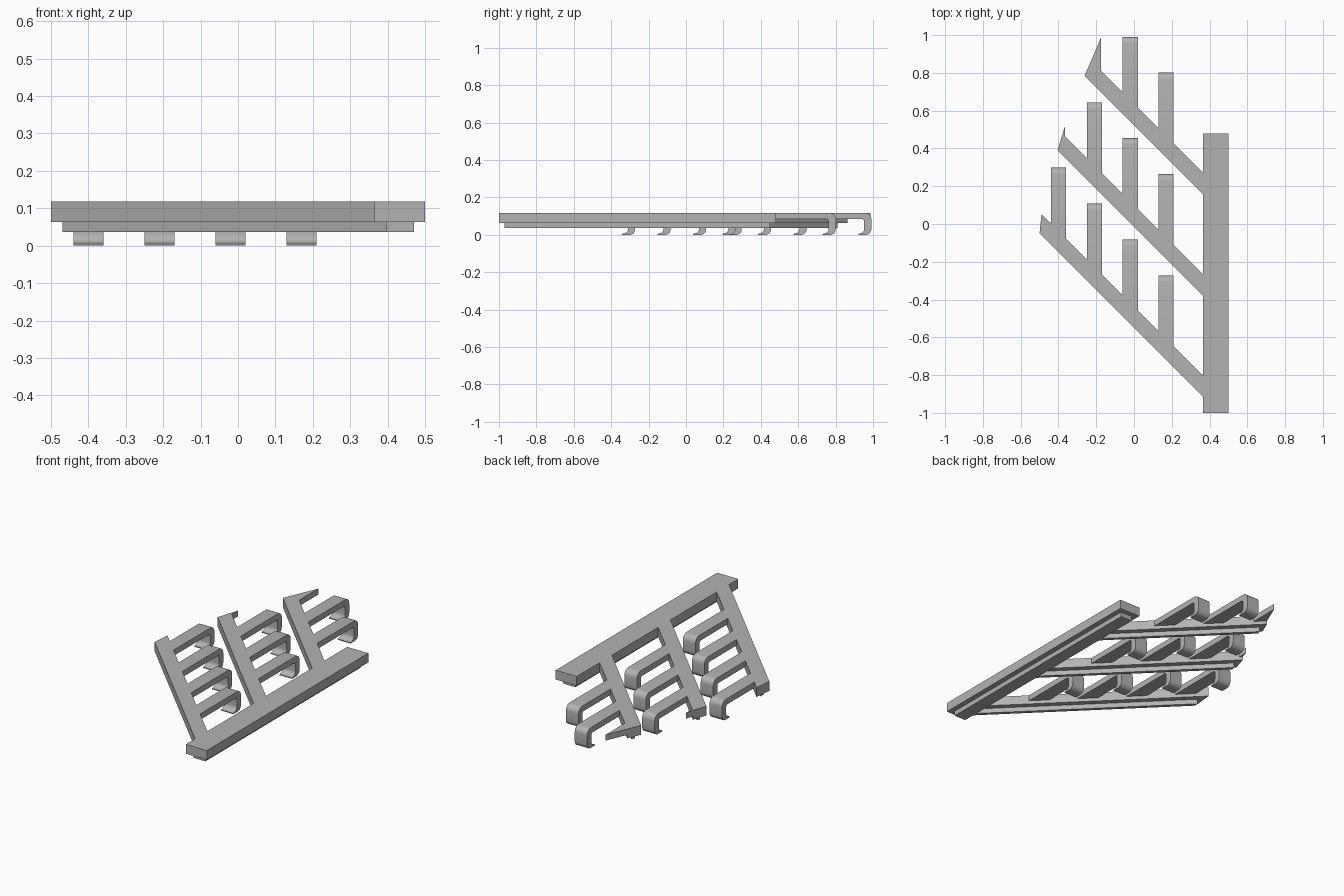
import bpy, bmesh, math

cube = bpy.data.objects.get("Cube")
if cube:
    bpy.data.objects.remove(cube)

grey = bpy.data.materials.new("plain grey")
grey.use_nodes = True
grey.diffuse_color = (0.45, 0.45, 0.45, 1)
grey.node_tree.nodes["Principled BSDF"].inputs["Base Color"].default_value = (0.45, 0.45, 0.45, 1)

# Heights of the layers
TOP, TINE_LOW, BODY_LOW, STRIP_LOW = 0.118, 0.084, 0.064, 0.036
INSET = 0.03
SPINE_X = 0.365


def loft(name, ring_a, ring_b, smooth=False):
    """Closed solid between two matching rings of points."""
    bm = bmesh.new()
    a = [bm.verts.new(p) for p in ring_a]
    b = [bm.verts.new(p) for p in ring_b]
    bm.faces.new(a)
    bm.faces.new(b[::-1])
    n = len(a)
    for i in range(n):
        j = (i + 1) % n
        bm.faces.new((a[i], b[i], b[j], a[j]))
    bmesh.ops.recalc_face_normals(bm, faces=bm.faces)
    mesh = bpy.data.meshes.new(name)
    bm.to_mesh(mesh)
    bm.free()
    mesh.materials.append(grey)
    obj = bpy.data.objects.new(name, mesh)
    bpy.context.collection.objects.link(obj)
    if smooth:
        bpy.ops.object.select_all(action='DESELECT')
        obj.select_set(True)
        bpy.context.view_layer.objects.active = obj
        bpy.ops.object.shade_smooth_by_angle(angle=math.radians(35))
    return obj


def plate(name, outline, low, high):
    loft(name, [(x, y, low) for x, y in outline], [(x, y, high) for x, y in outline])


def arc(cy, cz, r, start, end, steps=6):
    angles = [math.radians(start + (end - start) * i / steps) for i in range(steps + 1)]
    return [(cy + r * math.cos(t), cz + r * math.sin(t)) for t in angles]


# Side profile of the hooked end, measured from the tine's tip
HOOK = (arc(-0.035, TOP - 0.035, 0.035, 90, 0) + arc(-0.03, 0.03, 0.03, 0, -90)
        + [(-0.07, 0), (-0.07, 0.005)] + arc(-0.062, 0.032, 0.024, -70, 0)
        + arc(-0.05, TINE_LOW - 0.012, 0.012, 0, 90))


def hooked_tine(name, x0, x1, root_sum, tip):
    """Tine whose root follows the diagonal edge x + y = root_sum."""
    def ring(x):
        return ([(x, root_sum - x, TINE_LOW), (x, root_sum - x, TOP)]
                + [(x, tip + y, z) for y, z in HOOK])
    loft(name, ring(x0), ring(x1), smooth=True)


# Spine with its narrower strip beneath
def box_outline(x0, x1, y0, y1):
    return [(x0, y0), (x1, y0), (x1, y1), (x0, y1)]


plate("spine", box_outline(SPINE_X, 0.5, -1, 0.48), BODY_LOW, TOP)
plate("spine_strip", box_outline(SPINE_X + INSET, 0.5 - INSET, -1 + INSET, 0.48 - INSET),
      STRIP_LOW, BODY_LOW)

# Ribs: cut end start point, slope of the cut, and first full tine
ribs = [((-0.5, -0.05), 10.0, 0), ((-0.405, 0.39), 3.25, 1), ((-0.26, 0.788), 2.34, 2)]
for r, ((px, py), slope, first) in enumerate(ribs):
    low = -0.55 + 0.5365 * r
    high = low + 0.113

    def cut_point(total, d=0):
        x = (total - py + slope * px + d * math.hypot(1, slope)) / (1 + slope)
        return x, total - x

    def rib_outline(right, d):
        a, b = low + d * math.sqrt(2), high - d * math.sqrt(2)
        return [(right, a - right), (right, b - right), cut_point(b, d), cut_point(a, d)]

    plate(f"rib_{r + 1}", rib_outline(SPINE_X, 0), BODY_LOW, TOP)
    plate(f"rib_strip_{r + 1}", rib_outline(SPINE_X + INSET, INSET), STRIP_LOW, BODY_LOW)

    # Hooked tines step down along the rib
    for k in range(first, 4):
        x0 = -0.44 + 0.19 * k
        hooked_tine(f"tine_{r + 1}_{k + 1}", x0, x0 + 0.08, high, 0.298 - 0.19 * k + 0.5365 * r)

    # Trimmed tine left as a pointed sliver at the cut end
    if first:
        x = -0.555 + 0.19 * first
        plate(f"trimmed_tine_{r + 1}",
              [(x, high - x), (x, py + slope * (x - px)), cut_point(high)], TINE_LOW, TOP)
